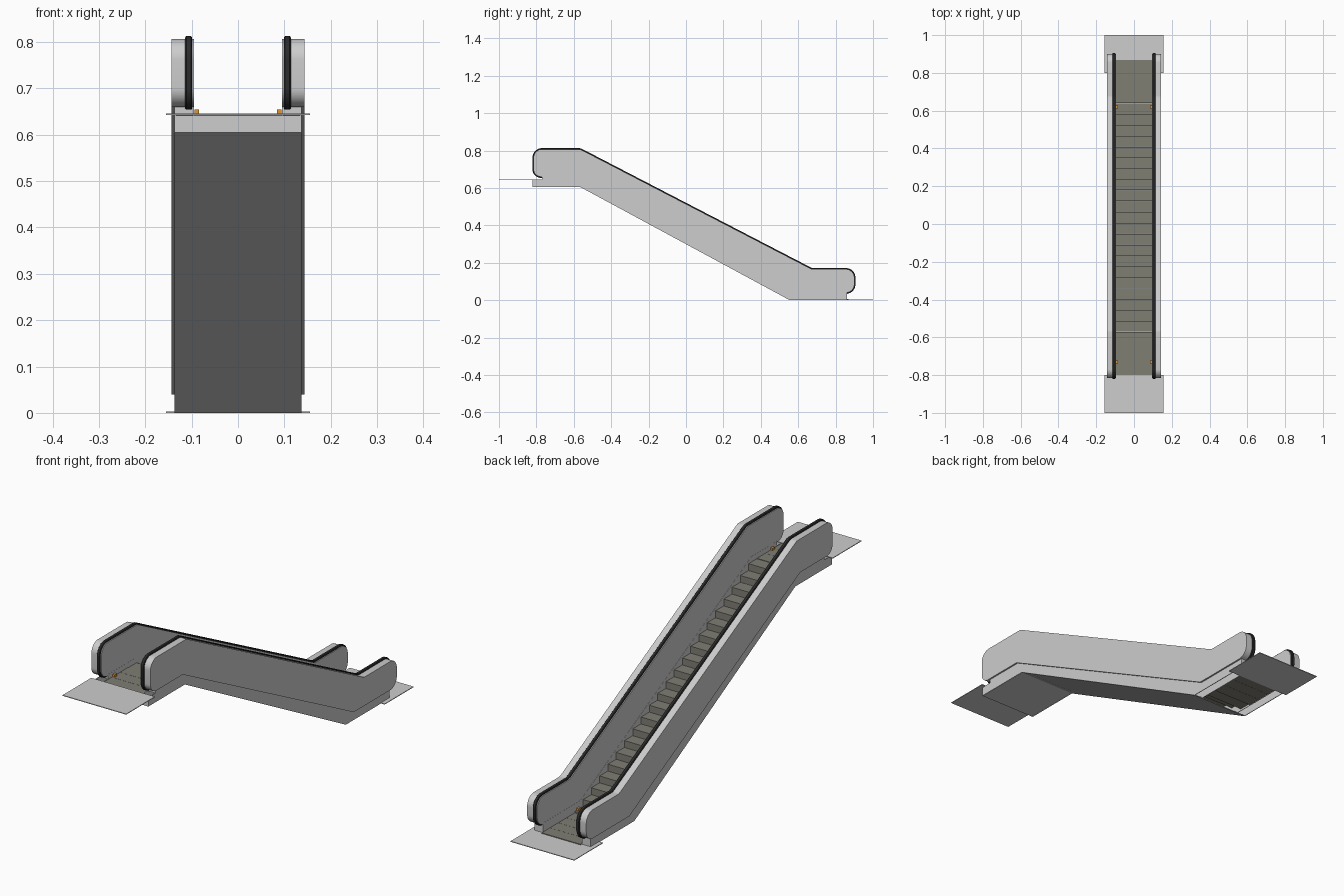
import bpy, bmesh, math
from mathutils import Vector as V

if "Cube" in bpy.data.objects:
    bpy.data.objects.remove(bpy.data.objects["Cube"])


def material(name, rgb):
    m = bpy.data.materials.new(name)
    m.diffuse_color = (*rgb, 1)
    m.use_nodes = True
    m.node_tree.nodes["Principled BSDF"].inputs["Base Color"].default_value = m.diffuse_color
    return m


STEEL = material("light_steel", (0.61, 0.61, 0.61))
STEP = material("step_grey", (0.215, 0.21, 0.175))
RUBBER = material("black_rubber", (0.025, 0.025, 0.025))
ORANGE = material("orange_marker", (0.75, 0.3, 0.03))


def finish(name, bm, mat, smooth=False):
    bmesh.ops.recalc_face_normals(bm, faces=bm.faces)
    me = bpy.data.meshes.new(name)
    bm.to_mesh(me)
    bm.free()
    me.materials.append(mat)
    ob = bpy.data.objects.new(name, me)
    bpy.context.collection.objects.link(ob)
    if smooth:
        bpy.context.view_layer.objects.active = ob
        ob.select_set(True)
        bpy.ops.object.shade_smooth_by_angle(angle=math.radians(30))
        ob.select_set(False)


def prism(bm, prof, x0, x1):
    """Extrude a (y, z) outline from x0 to x1."""
    a = [bm.verts.new((x0, y, z)) for y, z in prof]
    b = [bm.verts.new((x1, y, z)) for y, z in prof]
    bm.faces.new(a)
    bm.faces.new(b[::-1])
    for i in range(len(a)):
        j = (i + 1) % len(a)
        bm.faces.new((a[i], a[j], b[j], b[i]))


def box(bm, x0, x1, y0, y1, z0, z1):
    prism(bm, [(y0, z0), (y1, z0), (y1, z1), (y0, z1)], x0, x1)


def fillet(pts, n=8):
    """Round the inner points of an open path of (y, z, radius)."""
    out = [V(pts[0][:2])]
    for k in range(1, len(pts) - 1):
        p, r = V(pts[k][:2]), pts[k][2]
        u = (V(pts[k - 1][:2]) - p).normalized()
        w = (V(pts[k + 1][:2]) - p).normalized()
        half = u.angle(w) / 2
        c = p + (u + w).normalized() * (r / math.sin(half))
        d = r / math.tan(half)
        s, e = p + u * d - c, p + w * d - c
        for i in range(n + 1):
            out.append(c + s.lerp(e, i / n).normalized() * r)
    out.append(V(pts[-1][:2]))
    return out


# Balustrades: rounded end panels joined by the incline
rim = fillet([(-0.70, 0.66, 0), (-0.815, 0.66, 0.04), (-0.815, 0.807, 0.045),
              (-0.565, 0.807, 0.03), (0.672, 0.166, 0.04), (0.90, 0.166, 0.045),
              (0.90, 0.04, 0.045), (0.84, 0.04, 0)])
panel = [tuple(p) for p in rim] + [(0.60, 0.04), (-0.59, 0.66)]
bm = bmesh.new()
for s in (-1, 1):
    prism(bm, panel, s * 0.095, s * 0.144)
finish("balustrades", bm, STEEL, True)

# Handrails: a chamfered band swept round the rim
section = [(-0.0075, -0.003), (-0.0075, 0.003), (-0.005, 0.006),
           (0.005, 0.006), (0.0075, 0.003), (0.0075, -0.003)]
bm = bmesh.new()
for s in (-1, 1):
    rings = []
    for i, p in enumerate(rim):
        t = (rim[min(i + 1, len(rim) - 1)] - rim[max(i - 1, 0)]).normalized()
        n = V((-t.y, t.x))
        rings.append([bm.verts.new((s * 0.1065 + x, *(p + n * h))) for x, h in section])
    for a, b in zip(rings, rings[1:]):
        for j in range(6):
            k = (j + 1) % 6
            bm.faces.new((a[j], a[k], b[k], b[j]))
    bm.faces.new(rings[0])
    bm.faces.new(rings[-1])
finish("handrails", bm, RUBBER, True)

# Truss cladding: outer skins, inner skirts and end caps
side = [(-0.82, 0.605), (-0.565, 0.605), (0.555, 0), (0.86, 0), (0.86, 0.045),
        (0.60, 0.045), (-0.59, 0.665), (-0.77, 0.665), (-0.77, 0.645), (-0.82, 0.645)]
bm = bmesh.new()
for s in (-1, 1):
    prism(bm, side, s * 0.134, s * 0.137)
    prism(bm, side, s * 0.0945, s * 0.097)
    box(bm, s * 0.097, s * 0.134, 0.857, 0.86, 0, 0.043)
    box(bm, s * 0.097, s * 0.134, -0.77, -0.767, 0.645, 0.663)
finish("truss_sides", bm, STEEL)

# Truss underside, open below the lower landing, with the upper end wall
bm = bmesh.new()
prism(bm, [(-0.82, 0.642), (-0.82, 0.605), (-0.565, 0.605), (0.555, 0),
           (0.555, 0.004), (-0.564, 0.609), (-0.816, 0.609), (-0.816, 0.642)],
      -0.1335, 0.1335)
finish("truss_underside", bm, STEEL)

# Landing plates
bm = bmesh.new()
box(bm, -0.155, 0.155, 0.8, 1.0, 0, 0.003)
box(bm, -0.155, 0.155, -1.0, -0.8, 0.643, 0.646)
finish("landing_plates", bm, STEEL)

# Steps: treads and risers, flattening out at both landings
PITCH = 0.0576


def tread_height(y):
    return min(0.643, max(0.006, 0.330 - 0.52 * y))


bm = bmesh.new()
for i in range(29):
    y1 = 0.87 - PITCH * i
    y0 = y1 - PITCH
    z = tread_height((y0 + y1) / 2)
    low = tread_height((y0 + y1) / 2 + PITCH)
    box(bm, -0.0945, 0.0945, y0, y1 - 0.0008, z - 0.004, z)
    if z - low > 0.004:
        box(bm, -0.0945, 0.0945, y1 - 0.004, y1 - 0.0008, low - 0.003, z - 0.004)
finish("steps", bm, STEP)

# Small orange markers beside the combs
bm = bmesh.new()
for s in (-1, 1):
    for y, z in ((0.62, 0.012), (-0.73, 0.644)):
        box(bm, s * 0.084, s * 0.094, y - 0.008, y + 0.008, z, z + 0.01)
finish("comb_markers", bm, ORANGE)
